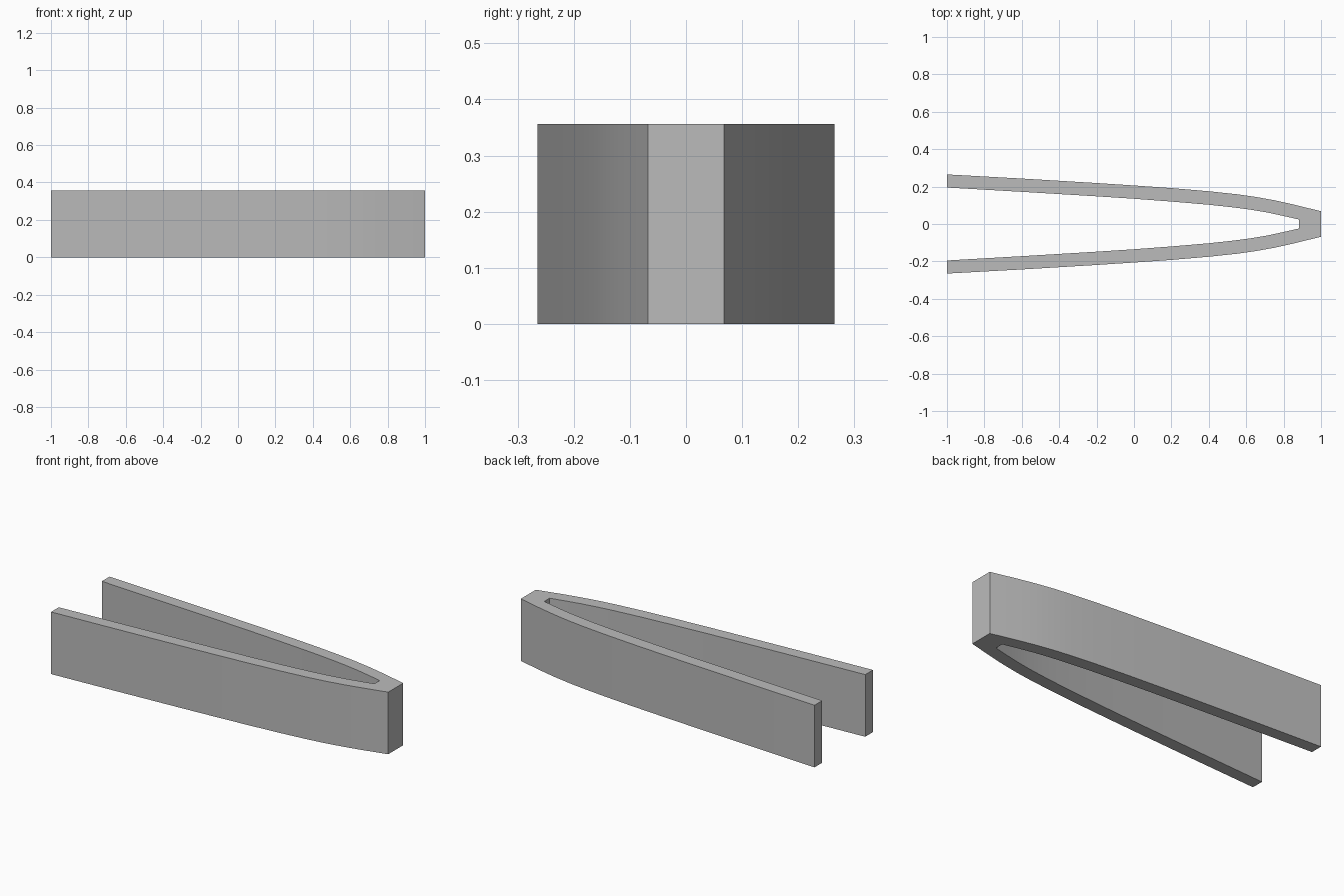
import bpy, bmesh

if "Cube" in bpy.data.objects:
    bpy.data.objects.remove(bpy.data.objects["Cube"])

HEIGHT = 0.356

# Half outline of the tapered fork: (x, y) along the outer and inner walls
outer = [(-1, 0.265), (-0.6, 0.243), (-0.2, 0.219), (0, 0.206), (0.2, 0.192),
         (0.4, 0.175), (0.55, 0.159), (0.65, 0.145), (0.75, 0.127), (0.85, 0.105), (1, 0.068)]
inner = [(-1, 0.195), (-0.6, 0.172), (-0.2, 0.148), (0, 0.135), (0.2, 0.120),
         (0.4, 0.103), (0.53, 0.089), (0.62, 0.077), (0.71, 0.062), (0.79, 0.045), (0.882, 0.024)]


def full(side):
    """Mirror a half wall across the centre line, running round the closed tip."""
    return side + [(x, -y) for x, y in reversed(side)]


grey = bpy.data.materials.new("plain_grey")
grey.diffuse_color = (0.5, 0.5, 0.5, 1)
grey.use_nodes = True
grey.node_tree.nodes["Principled BSDF"].inputs["Base Color"].default_value = grey.diffuse_color

# Fork body: a strip of quads between both walls, extruded upward
bm = bmesh.new()
out_v = [bm.verts.new((x, y, 0)) for x, y in full(outer)]
in_v = [bm.verts.new((x, y, 0)) for x, y in full(inner)]
for i in range(len(out_v) - 1):
    bm.faces.new((out_v[i], out_v[i + 1], in_v[i + 1], in_v[i]))
ext = bmesh.ops.extrude_face_region(bm, geom=bm.faces[:], use_keep_orig=True)
bmesh.ops.translate(bm, vec=(0, 0, HEIGHT),
                    verts=[g for g in ext["geom"] if isinstance(g, bmesh.types.BMVert)])
bmesh.ops.recalc_face_normals(bm, faces=bm.faces[:])

mesh = bpy.data.meshes.new("fork_body")
bm.to_mesh(mesh)
bm.free()
mesh.materials.append(grey)
body = bpy.data.objects.new("fork_body", mesh)
bpy.context.collection.objects.link(body)

# Smooth the curved walls, keep the edges crisp
bpy.context.view_layer.objects.active = body
body.select_set(True)
bpy.ops.object.shade_smooth_by_angle()
